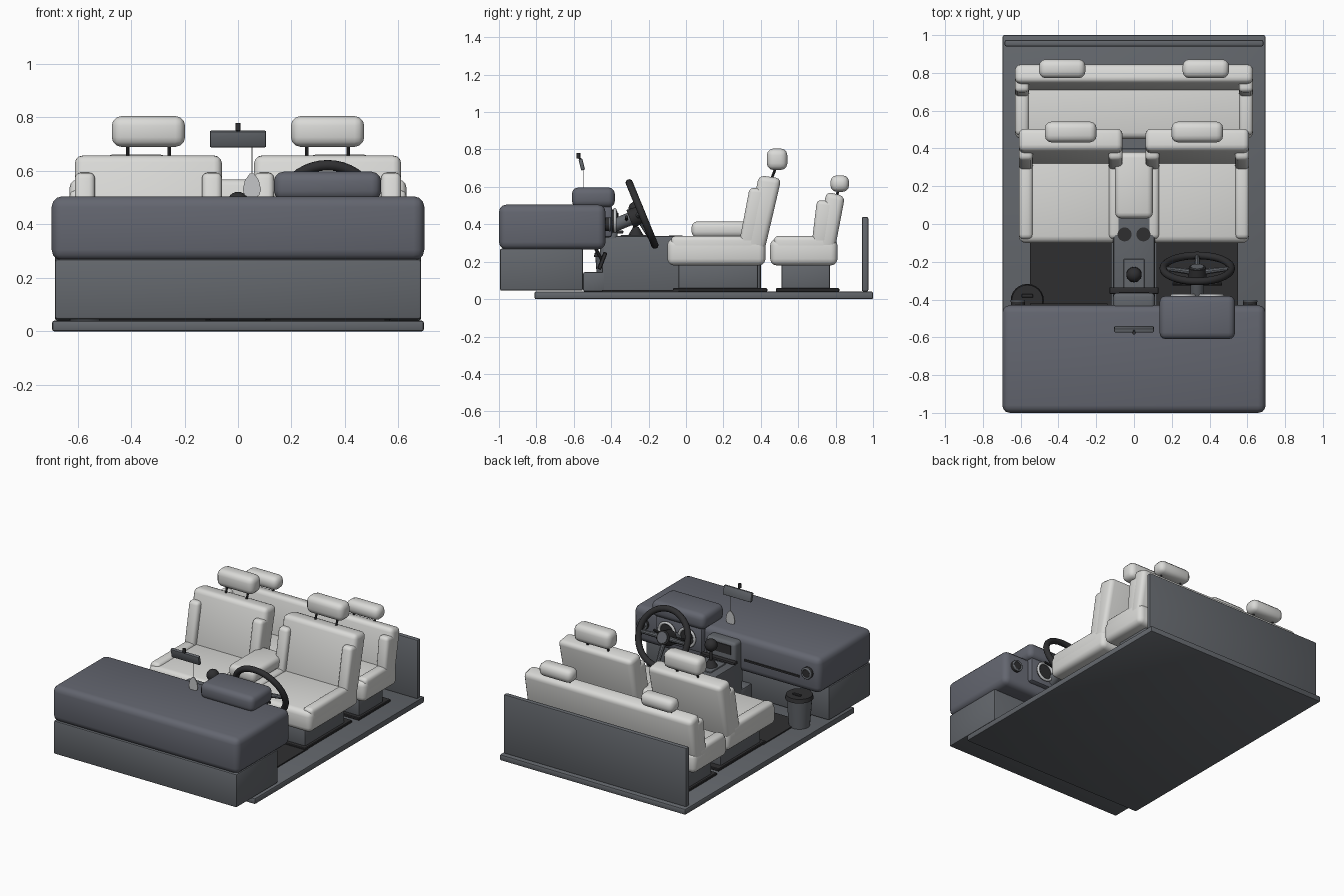
import bpy, bmesh, math
from mathutils import Vector, Matrix

cube = bpy.data.objects.get("Cube")
if cube:
    bpy.data.objects.remove(cube)


def material(name, *rgb):
    m = bpy.data.materials.new(name)
    m.use_nodes = True
    m.diffuse_color = (*rgb, 1)
    m.node_tree.nodes["Principled BSDF"].inputs["Base Color"].default_value = (*rgb, 1)
    return m


GREY = material("slate grey", 0.125, 0.135, 0.15)
DASH = material("blue grey", 0.125, 0.132, 0.16)
BLACK = material("soft black", 0.028, 0.028, 0.03)
SEAT = material("pale upholstery", 0.7, 0.7, 0.68)
SILVER = material("light grey", 0.55, 0.56, 0.57)


def finish(bm, name, mat, bevel=0, segs=3):
    bmesh.ops.recalc_face_normals(bm, faces=bm.faces)
    if bevel:
        bmesh.ops.bevel(bm, geom=bm.edges[:], offset=bevel, segments=segs,
                        profile=0.5, affect='EDGES', clamp_overlap=True)
    me = bpy.data.meshes.new(name)
    bm.to_mesh(me)
    bm.free()
    me.materials.append(mat)
    ob = bpy.data.objects.new(name, me)
    bpy.context.collection.objects.link(ob)
    bpy.ops.object.select_all(action='DESELECT')
    bpy.context.view_layer.objects.active = ob
    ob.select_set(True)
    bpy.ops.object.shade_smooth_by_angle(angle=math.radians(35))
    return ob


# Side profile in (y, z), extruded from x0 to x1
def prism(name, x0, x1, profile, mat, bevel=0.0, segs=3):
    bm = bmesh.new()
    face = bm.faces.new([bm.verts.new((x0, y, z)) for y, z in profile])
    ext = bmesh.ops.extrude_face_region(bm, geom=[face])
    verts = [v for v in ext["geom"] if isinstance(v, bmesh.types.BMVert)]
    bmesh.ops.translate(bm, verts=verts, vec=(x1 - x0, 0, 0))
    return finish(bm, name, mat, bevel, segs)


def box(name, x, y, z, mat, bevel=0.0, segs=3):
    return prism(name, *x, [(y[0], z[0]), (y[1], z[0]), (y[1], z[1]), (y[0], z[1])],
                 mat, bevel, segs)


# Cylinder or cone between two points
def rod(name, a, b, r, mat, r2=None, sides=24):
    a, b = Vector(a), Vector(b)
    d = b - a
    bm = bmesh.new()
    bmesh.ops.create_cone(bm, cap_ends=True, segments=sides, radius1=r,
                          radius2=r if r2 is None else r2, depth=d.length)
    turn = d.to_track_quat('Z', 'Y').to_matrix().to_4x4()
    bmesh.ops.transform(bm, verts=bm.verts, matrix=Matrix.Translation((a + b) / 2) @ turn)
    return finish(bm, name, mat)


def ring(name, center, axis, major, minor, mat):
    center = Vector(center)
    bpy.ops.mesh.primitive_torus_add(location=center, major_radius=major, minor_radius=minor,
                                     major_segments=40, minor_segments=10,
                                     rotation=Vector(axis).to_track_quat('Z', 'Y').to_euler())
    ob = bpy.context.object
    ob.name = name
    ob.data.materials.append(mat)
    bpy.ops.object.shade_smooth()


# Floor, rear wall and dashboard
box("floor", (-0.695, 0.695), (-0.81, 1), (0, 0.04), GREY, 0.008, 2)
box("rear_wall", (-0.685, 0.685), (0.94, 0.975), (0.04, 0.44), GREY, 0.01, 2)
box("dashboard_lower", (-0.685, 0.685), (-0.995, -0.55), (0.045, 0.27), GREY, 0.01, 2)
box("dashboard_top", (-0.697, 0.697), (-1, -0.43), (0.265, 0.505), DASH, 0.04)
box("instrument_hood", (0.135, 0.535), (-0.61, -0.38), (0.49, 0.597), DASH, 0.035)
box("instrument_panel", (0.16, 0.51), (-0.46, -0.395), (0.33, 0.5), DASH, 0.015, 2)
box("glovebox_strip", (-0.55, -0.14), (-0.435, -0.422), (0.35, 0.362), BLACK)
for s in (-1, 1):
    rod("air_vent", (s * 0.615, -0.44, 0.40), (s * 0.615, -0.405, 0.40), 0.037, BLACK)
    ring("air_vent_rim", (s * 0.615, -0.408, 0.40), (0, 1, 0), 0.032, 0.007, GREY)
    box("floor_mat", sorted((s * 0.12, s * 0.55)), (-0.45, -0.04), (0.04, 0.048), BLACK)
for x in (0.26, 0.41):
    rod("gauge_face", (x, -0.4, 0.42), (x, -0.385, 0.42), 0.058, BLACK)
    ring("gauge_rim", (x, -0.38, 0.42), (0, 1, 0), 0.058, 0.009, SILVER)

# Centre console and stack
box("console_foot", (-0.11, 0.11), (-0.55, -0.43), (0.04, 0.145), GREY, 0.01, 2)
box("console", (-0.11, 0.11), (-0.45, 0.4), (0.04, 0.337), GREY, 0.012, 2)
box("centre_stack", (-0.11, 0.11), (-0.46, -0.365), (0.18, 0.48), GREY, 0.02)
box("stack_screen", (-0.08, 0.08), (-0.37, -0.36), (0.4, 0.46), BLACK)
box("stack_shelf", (-0.13, 0.13), (-0.37, -0.335), (0.35, 0.368), BLACK, 0.006, 2)
box("shifter_plate", (-0.055, 0.055), (-0.35, -0.185), (0.33, 0.342), GREY, 0.003, 1)
rod("shifter_boot", (0, -0.268, 0.34), (0, -0.268, 0.385), 0.042, BLACK, 0.015)
rod("shifter_lever", (0, -0.268, 0.38), (0, -0.268, 0.49), 0.01, BLACK)
bm = bmesh.new()
bmesh.ops.create_uvsphere(bm, u_segments=20, v_segments=12, radius=0.04,
                          matrix=Matrix.Translation((0, -0.268, 0.482)))
finish(bm, "shifter_knob", BLACK)
for x in (-0.05, 0.05):
    rod("cup_holder", (x, -0.055, 0.33), (x, -0.055, 0.34), 0.037, BLACK)
box("armrest", (-0.1, 0.1), (0.03, 0.38), (0.33, 0.415), SEAT, 0.03)

# Steering wheel and column
hub = Vector((0.335, -0.235, 0.455))
axis = Vector((0, 0.925, 0.38))
up = Vector((0, -0.38, 0.925))
ring("steering_wheel_rim", hub, axis, 0.18, 0.02, BLACK)
rod("steering_column", (0.335, -0.46, 0.363), hub - axis * 0.06, 0.035, GREY)
rod("steering_hub", hub - axis * 0.07, hub + axis * 0.005, 0.052, BLACK, 0.045)
rod("hub_cap", hub, hub + axis * 0.012, 0.035, GREY)
for deg in (0, 180, 270):
    d = Vector((math.cos(math.radians(deg)), 0, 0)) + up * math.sin(math.radians(deg))
    rod("steering_spoke", hub - axis * 0.02 + d * 0.03, hub + d * 0.175, 0.017, GREY, 0.012, 10)
for s in (-1, 1):
    a = hub - axis * 0.09
    rod("column_stalk", a, a + Vector((s * 0.13, 0, 0.02)), 0.008, BLACK, sides=10)

# Pedals
for x, w in ((0.24, 0.04), (0.34, 0.04), (0.43, 0.025)):
    prism("pedal", x - w, x + w, [(-0.475, 0.165), (-0.455, 0.155), (-0.42, 0.245), (-0.44, 0.255)],
          BLACK, 0.004, 1)
    rod("pedal_arm", (x, -0.45, 0.21), (x, -0.5, 0.3), 0.009, BLACK, sides=10)

# Rear-view mirror with hanging tag
prism("mirror", -0.105, 0.105, [(-0.575, 0.747), (-0.555, 0.752), (-0.54, 0.692), (-0.56, 0.687)],
      GREY, 0.005, 2)
rod("mirror_stem", (0, -0.56, 0.735), (0, -0.575, 0.765), 0.006, BLACK, sides=10)
rod("mirror_mount", (0, -0.575, 0.752), (0, -0.575, 0.78), 0.01, BLACK, sides=12)
rod("tag_string", (0.052, -0.55, 0.58), (0.052, -0.55, 0.69), 0.0015, SILVER, sides=6)
bm = bmesh.new()
half = [(0.008, 0.59), (0.026, 0.565), (0.034, 0.53), (0.028, 0.51), (0.008, 0.498)]
outline = half + [(-x, z) for x, z in reversed(half)]
f = bm.faces.new([bm.verts.new((0.052 + x, -0.553, z)) for x, z in outline])
ext = bmesh.ops.extrude_face_region(bm, geom=[f])["geom"]
bmesh.ops.translate(bm, verts=[v for v in ext if isinstance(v, bmesh.types.BMVert)], vec=(0, 0.006, 0))
finish(bm, "hanging_tag", SILVER)

# Waste bin
rod("bin_body", (-0.565, -0.405, 0.04), (-0.565, -0.405, 0.225), 0.065, GREY, 0.08)
rod("bin_lid", (-0.565, -0.405, 0.225), (-0.565, -0.405, 0.25), 0.088, BLACK, 0.082)
box("bin_lid_handle", (-0.595, -0.535), (-0.39, -0.37), (0.25, 0.26), BLACK, 0.003, 1)


# Seat with bolsters; the head restraints sit at the given x positions
def seat(label, x0, x1, y0, y1, back, side, heads, head_box):
    def sides():
        return ((x0, x0 + 0.075), (x1 - 0.075, x1))
    box(label + "_plinth", (x0 + 0.06, x1 - 0.06), (y0 + 0.03, y1 + 0.01), (0.04, 0.058), BLACK, 0.004, 1)
    box(label + "_base", (x0 + 0.08, x1 - 0.08), (y0 + 0.06, y1 - 0.04), (0.045, 0.19), GREY, 0.012, 2)
    box(label + "_cushion", (x0, x1), (y0, y1), (0.18, 0.322), SEAT, 0.035)
    prism(label + "_backrest", x0, x1, back, SEAT, 0.03)
    for s in sides():
        box(label + "_cushion_bolster", s, (y0 + 0.02, y1 - 0.05), (0.235, 0.338), SEAT, 0.025)
        prism(label + "_back_bolster", *s, side, SEAT, 0.022)
    (hy0, hy1), (hz0, hz1), half = head_box
    for x in heads:
        box(label + "_headrest", (x - half, x + half), (hy0, hy1), (hz0, hz1), SEAT, 0.036)
        for s in (-0.078, 0.078):
            rod(label + "_headrest_post", (x + s, hy0 + 0.02, hz0 - 0.06),
                (x + s, (hy0 + hy1) / 2, hz0 + 0.03), 0.007, BLACK, sides=10)


for label, c in (("right_seat", -0.335), ("left_seat", 0.335)):
    seat(label, c - 0.275, c + 0.275, -0.1, 0.425,
         [(0.31, 0.27), (0.42, 0.26), (0.51, 0.645), (0.39, 0.662)],
         [(0.28, 0.28), (0.38, 0.28), (0.43, 0.59), (0.34, 0.595)],
         [c], ((0.432, 0.542), (0.69, 0.805), 0.137))
seat("rear_seat", -0.63, 0.63, 0.45, 0.81,
     [(0.7, 0.26), (0.795, 0.26), (0.85, 0.55), (0.75, 0.575)],
     [(0.67, 0.28), (0.76, 0.28), (0.8, 0.52), (0.7, 0.53)],
     [-0.38, 0.38], ((0.772, 0.872), (0.573, 0.662), 0.123))
